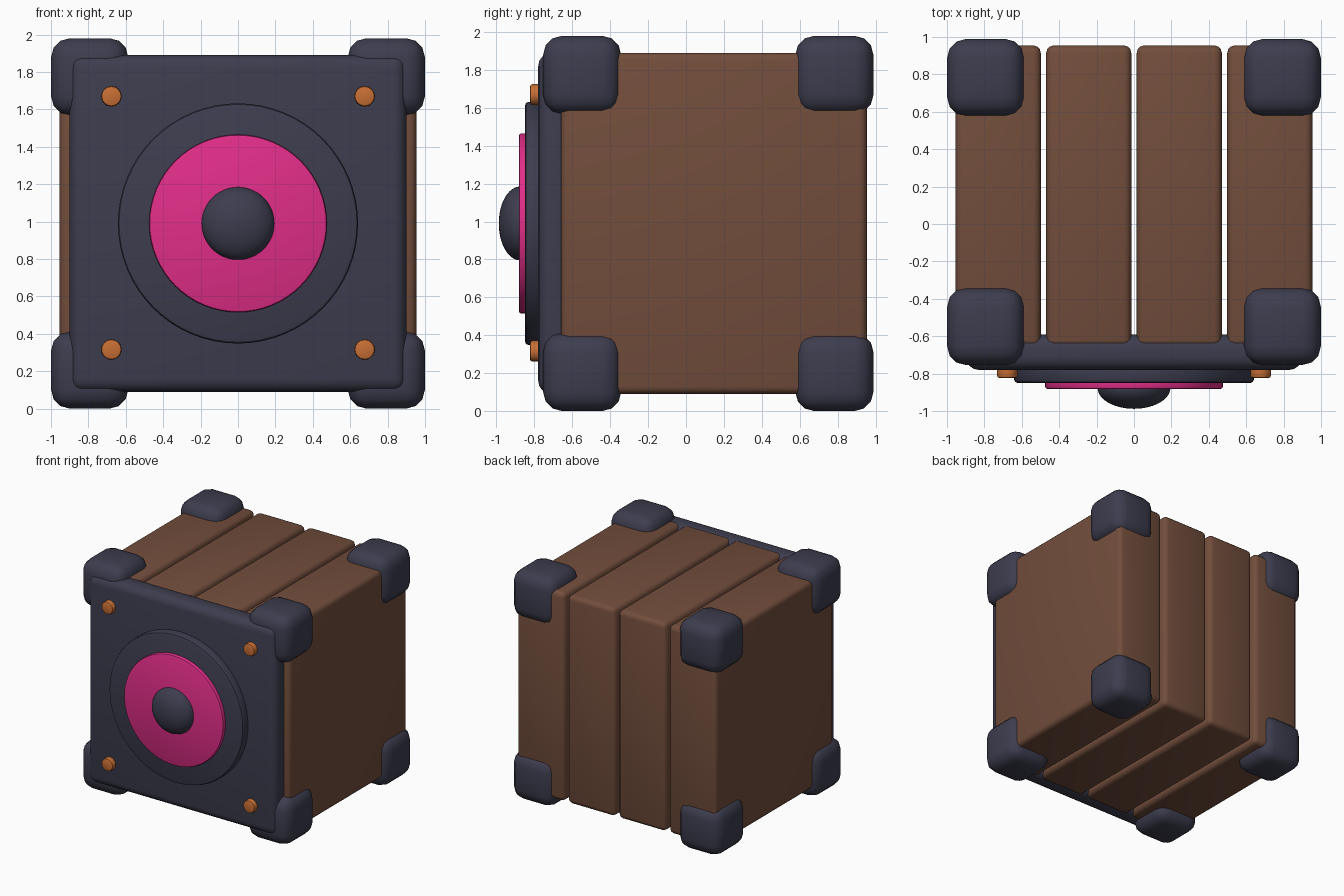
import bpy
import math

if "Cube" in bpy.data.objects:
    bpy.data.objects.remove(bpy.data.objects["Cube"], do_unlink=True)

MID = 0.99  # height of the cabinet centre


def material(name, rgb):
    mat = bpy.data.materials.new(name)
    mat.use_nodes = True
    mat.diffuse_color = (*rgb, 1)
    bsdf = next(n for n in mat.node_tree.nodes if n.type == "BSDF_PRINCIPLED")
    bsdf.inputs["Base Color"].default_value = (*rgb, 1)
    return mat


navy = material("dark navy", (0.046, 0.046, 0.077))
wood = material("brown wood", (0.168, 0.075, 0.045))
pink = material("hot pink", (0.76, 0.027, 0.25))
copper = material("copper orange", (0.58, 0.16, 0.035))


def finish(name, mat, bevel=0, segments=3):
    obj = bpy.context.object
    obj.name = name
    obj.data.materials.append(mat)
    if bevel:
        mod = obj.modifiers.new("rounded edges", "BEVEL")
        mod.width = bevel
        mod.segments = segments
        mod.limit_method = "ANGLE"
        mod.angle_limit = math.radians(50)
        bpy.ops.object.modifier_apply(modifier=mod.name)
    bpy.ops.object.shade_smooth_by_angle(angle=math.radians(40))
    return obj


def box(name, centre, size, mat, bevel, segments=3):
    bpy.ops.mesh.primitive_cube_add(size=1, location=centre)
    bpy.context.object.scale = size
    bpy.ops.object.transform_apply(location=False, rotation=False, scale=True)
    return finish(name, mat, bevel, segments)


def disc(name, x, z, radius, front, back, mat, bevel, sides=64):
    bpy.ops.mesh.primitive_cylinder_add(
        vertices=sides, radius=radius, depth=back - front,
        location=(x, (front + back) / 2, z), rotation=(math.pi / 2, 0, 0))
    return finish(name, mat, bevel, 2)


# Four thick planks with open gaps between them
for i in range(4):
    box(f"plank_{i + 1}", ((i - 1.5) * 0.484, 0.147, MID),
        (0.455, 1.615, 1.8), wood, 0.04)

# Front plate
box("front_plate", (0, -0.685, MID), (1.8, 0.19, 1.8), navy, 0.07, 4)

# Corner guards and screws
for sx, side in ((1, "left"), (-1, "right")):
    for sz, level in ((1, "top"), (-1, "bottom")):
        for y, end in ((-0.548, "front"), (0.783, "back")):
            box(f"{end}_{level}_{side}_corner_guard",
                (sx * 0.793, y, MID + sz * 0.784),
                (0.412, 0.412, 0.412), navy, 0.1)
        disc(f"{level}_{side}_screw", sx * 0.677, MID + 0.003 + sz * 0.677,
             0.055, -0.823, -0.74, copper, 0.012, 16)

# Speaker: surround, cone and dust cap
disc("speaker_surround", 0, MID, 0.642, -0.85, -0.74, navy, 0.02)
disc("speaker_cone", 0, MID, 0.475, -0.882, -0.82, pink, 0.012)
bpy.ops.mesh.primitive_uv_sphere_add(
    segments=48, ring_count=24, radius=1,
    location=(0, -0.875, MID), rotation=(math.pi / 2, 0, 0))
bpy.context.object.scale = (0.195, 0.195, 0.113)
finish("dust_cap", navy)
